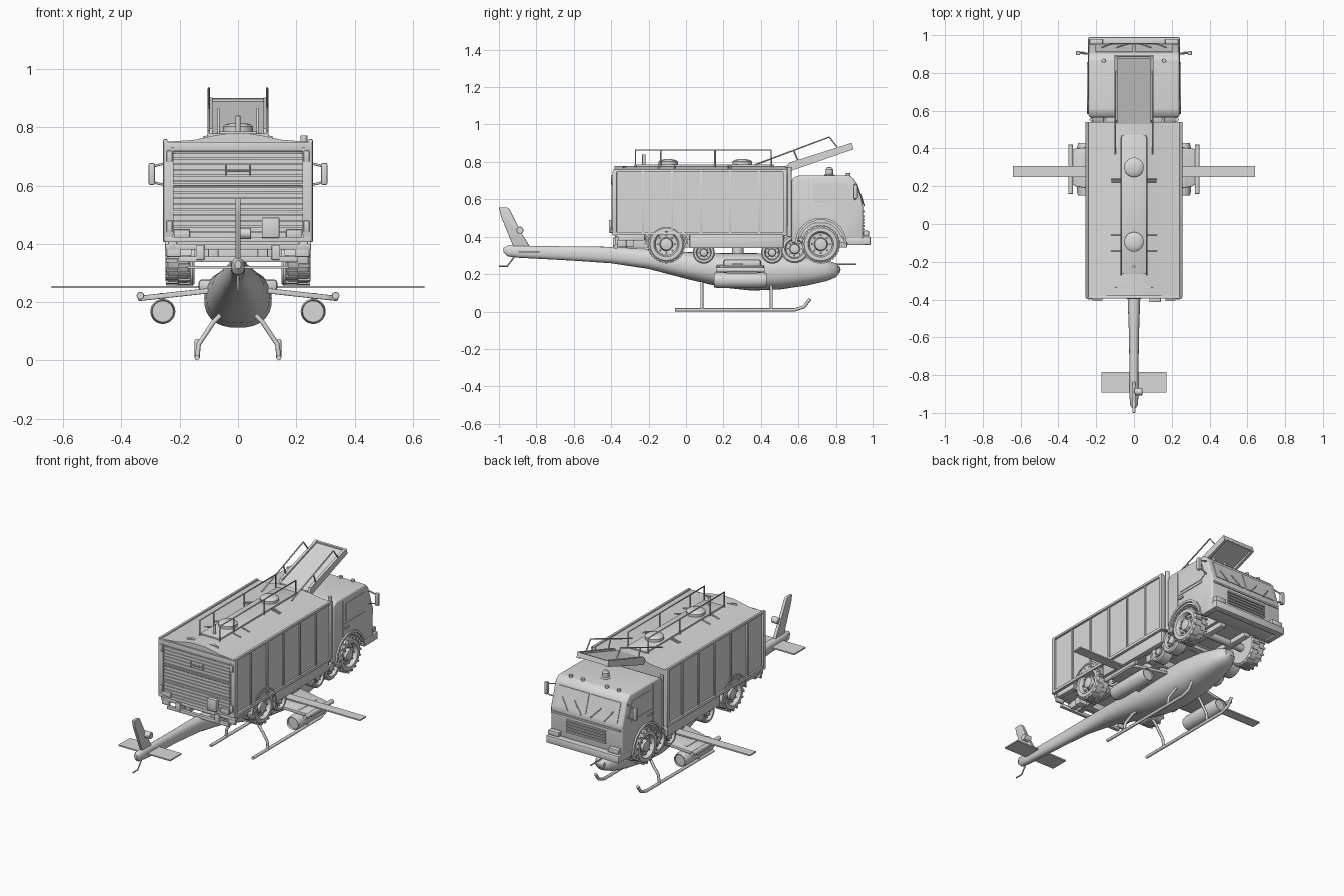
import bpy, bmesh, math
from mathutils import Matrix, Vector

if "Cube" in bpy.data.objects:
    bpy.data.objects.remove(bpy.data.objects["Cube"])

grey = bpy.data.materials.new("plain grey")
grey.diffuse_color = (0.7, 0.7, 0.7, 1)
grey.use_nodes = True
grey.node_tree.nodes["Principled BSDF"].inputs["Base Color"].default_value = grey.diffuse_color


def finish(name, bm):
    bmesh.ops.recalc_face_normals(bm, faces=bm.faces)
    me = bpy.data.meshes.new(name)
    bm.to_mesh(me)
    bm.free()
    me.materials.append(grey)
    ob = bpy.data.objects.new(name, me)
    bpy.context.collection.objects.link(ob)
    return ob


def add_box(bm, c, s, rot=Matrix()):
    m = Matrix.Translation(c) @ rot @ Matrix.Diagonal((*s, 1))
    return bmesh.ops.create_cube(bm, size=1, matrix=m)


def boxes(name, items, bevel=0):
    """Several (centre, size) boxes as one object."""
    bm = bmesh.new()
    for c, s in items:
        add_box(bm, c, s)
    if bevel:
        bmesh.ops.bevel(bm, geom=bm.edges[:], offset=bevel, segments=2, affect='EDGES', profile=0.5)
    return finish(name, bm)


def both(items):
    return [((x * sx, y, z), s) for (x, y, z), s in items for sx in (-1, 1)]


def prism(name, pts, axis, a, b, bevel=0):
    """Outline (y,z) pushed along X, (x,z) along Y, or (x,y) along Z."""
    def co(p, t):
        return {'X': (t, *p), 'Y': (p[0], t, p[1]), 'Z': (*p, t)}[axis]
    bm = bmesh.new()
    lo = [bm.verts.new(co(p, a)) for p in pts]
    hi = [bm.verts.new(co(p, b)) for p in pts]
    bm.faces.new(lo)
    bm.faces.new(hi)
    for i in range(len(pts)):
        j = (i + 1) % len(pts)
        bm.faces.new((lo[i], lo[j], hi[j], hi[i]))
    if bevel:
        bmesh.ops.bevel(bm, geom=bm.edges[:], offset=bevel, segments=3, affect='EDGES', profile=0.5)
    return finish(name, bm)


def lathe(name, prof, c, axis, seg=32, lugs=0):
    """Spin (radius, offset) points about an axis through c."""
    turn = {'X': Matrix.Rotation(math.pi / 2, 4, 'Y'), 'Y': Matrix.Rotation(-math.pi / 2, 4, 'X'), 'Z': Matrix()}[axis]
    bm = bmesh.new()
    vs = [bm.verts.new((max(r, 0.0001), 0, h)) for r, h in prof]
    es = [bm.edges.new(e) for e in zip(vs, vs[1:])]
    bmesh.ops.spin(bm, geom=vs + es, cent=(0, 0, 0), axis=(0, 0, 1), angle=2 * math.pi, steps=seg)
    bmesh.ops.remove_doubles(bm, verts=bm.verts, dist=0.0003)
    bmesh.ops.recalc_face_normals(bm, faces=bm.faces)
    rad = max(r for r, h in prof)
    for i in range(lugs):
        a = 2 * math.pi * i / lugs
        rot = Matrix.Rotation(a, 4, 'Z')
        side = 1 if i % 2 else -1
        add_box(bm, rot @ Vector((rad, 0, side * 0.021)), (0.01, 0.012, 0.04), rot)
    bm.transform(Matrix.Translation(c) @ turn)
    return finish(name, bm)


def disc(name, c, r, h, axis, seg=24):
    return lathe(name, [(0, -h / 2), (r * .9, -h / 2), (r, -h / 2 + r * .1), (r, h / 2 - r * .1), (r * .9, h / 2), (0, h / 2)], c, axis, seg)


def tube(name, paths, r):
    cu = bpy.data.curves.new(name, 'CURVE')
    cu.dimensions = '3D'
    cu.bevel_depth, cu.bevel_resolution, cu.use_fill_caps = r, 2, True
    for p in paths:
        s = cu.splines.new('POLY')
        s.points.add(len(p) - 1)
        for q, v in zip(s.points, p):
            q.co = (*v, 1)
    cu.materials.append(grey)
    ob = bpy.data.objects.new(name, cu)
    bpy.context.collection.objects.link(ob)


# ---------- helicopter ----------
# fuselage: y, bottom, top, half width
rings = [(-.975, .315, .342, .01), (-.955, .295, .352, .022), (-.9, .288, .352, .023), (-.6, .272, .348, .026),
         (-.4, .258, .346, .033), (-.2, .228, .335, .055), (0, .175, .318, .088), (.2, .128, .312, .108),
         (.35, .112, .312, .116), (.5, .118, .31, .113), (.65, .14, .295, .095), (.75, .163, .275, .07),
         (.8, .183, .258, .045), (.822, .21, .235, .012)]
bm = bmesh.new()
loops = []
for y, b, t, w in rings:
    loops.append([])
    for i in range(32):
        a = 2 * math.pi * i / 32
        ca, sa = math.cos(a), math.sin(a)
        k = 2 / 2.4
        loops[-1].append(bm.verts.new((w * math.copysign(abs(ca) ** k, ca), y,
                                       (b + t) / 2 + (t - b) / 2 * math.copysign(abs(sa) ** k, sa))))
for p, q in zip(loops, loops[1:]):
    for i in range(32):
        j = (i + 1) % 32
        bm.faces.new((p[i], p[j], q[j], q[i]))
bm.faces.new(loops[0])
bm.faces.new(loops[-1])
finish("fuselage", bm)

prism("tail_fin", [(-.92, .34), (-.83, .34), (-.885, .43), (-.945, .55), (-.955, .556), (-1, .556), (-.99, .51)], 'X', -.009, .009, .003)
boxes("tail_plane", [((0, -.838, .32), (.345, .108, .008))])
disc("tail_rotor_hub", (.022, -.888, .435), .019, .045, 'X')
tube("tail_skid", [[(0, -.92, .29), (0, -.955, .243), (0, -1, .243)]], .004)
boxes("rotor_blades", [((0, .277, .252), (1.28, .058, .008))])
disc("rotor_mast", (0, .277, .3), .03, .11, 'Z')
tube("nose_probe", [[(0, .78, .252), (0, .91, .252)]], .004)
lathe("nose_sensor", [(0, -.03), (.02, -.025), (.025, 0), (.02, .025), (0, .03)], (0, .8, .225), 'X')
for s, side in ((-1, "left"), (1, "right")):
    # stub wing, pod and landing skid
    wing = prism(side + "_stub_wing", [(.08 * s, .16), (.31 * s, .2), (.345 * s, .22), (.345 * s, .385), (.31 * s, .4), (.08 * s, .42)], 'Z', -.009, .009, .003)
    wing.matrix_world = Matrix.Translation((0, 0, .25)) @ Matrix.Rotation(.11 * s, 4, 'Y')
    disc(side + "_wing_tip_rail", (.335 * s, .29, .222), .013, .26, 'Y', 16)
    lathe(side + "_pod", [(0, -.125), (.036, -.125), (.038, -.14), (.043, -.12), (.043, .115), (.037, .14), (.033, .14), (.033, .13), (0, .13)],
          (.258 * s, .29, .168), 'Y')
    boxes(side + "_pylon", [((.258 * s, .29, .212), (.018, .16, .04))])
    tube(side + "_skid", [[(.14 * s, -.06, .009), (.14 * s, .58, .009), (.14 * s, .63, .025), (.14 * s, .662, .068)]], .009)
    tube(side + "_skid_struts", [[(.06 * s, y, .155), (.085 * s, y, .13), (.135 * s, y, .055), (.14 * s, y, .01)] for y in (.085, .455)], .008)
    boxes(side + "_engine_pod", [((.1 * s, .3, .258), (.07, .2, .04))], .012)

# ---------- truck cargo body ----------
body = [(-.245, .41), (.245, .41), (.245, .75), (.15, .757), (.08, .772), (.04, .778), (-.04, .778), (-.08, .772), (-.15, .757), (-.245, .75)]
prism("cargo_body", body, 'Y', -.382, .54)
edge = [((.25, -.38, .582), (.014, .02, .35)), ((.25, .53, .582), (.014, .022, .35)),
        ((.249, .075, .752), (.014, .93, .014)), ((.249, .075, .417), (.014, .93, .018))]
edge += [((.247, -.23 + i * .155, .582), (.01, .012, .34)) for i in range(5)]
boxes("side_frames", both(edge), .002)
boxes("side_lower_skirts", both([((.225, .27, .375), (.03, .5, .07)), ((.225, -.3, .395), (.03, .16, .03))]), .003)
# rear shutter
boxes("rear_shutter", [((0, -.384, .43 + i * .0195), (.45, .008, .0165)) for i in range(15)])
boxes("rear_frame", both([((.24, -.387, .58), (.03, .014, .34)), ((.225, -.392, .58), (.008, .012, .3))]) +
      [((0, -.388, z), (w, .012, h)) for z, w, h in ((.735, .5, .03), (.415, .5, .018), (.712, .44, .008), (.603, .45, .008), (.51, .45, .008))], .001)
boxes("rear_latches", both([((.235, -.394, z), (.02, .012, .04)) for z in (.46, .7)] + [((.193, -.397, .435), (.055, .015, .028))]) +
      [((.112, -.4, .455), (.06, .025, .07))], .003)
tube("rear_handle", [[(x, -.392, .635), (x, -.392, .67)] for x in (-.04, .04)] + [[(-.04, -.394, .652), (.04, -.394, .652)]], .003)
boxes("rear_bumper", [((0, -.375, .347), (.41, .02, .02)), ((0, -.37, .39), (.5, .02, .02))] +
      both([((.13, -.34, .37), (.03, .1, .05)), ((.22, -.37, .37), (.05, .015, .03))]), .003)

# roof walkway, hatches and handrails
boxes("roof_walkway", [((0, .103, .781), (.13, .735, .01))], .002)
for y in (.3, -.095):
    lathe("roof_hatch", [(0, -.01), (.052, -.01), (.052, .012), (.044, .019), (.025, .024), (0, .025)], (0, y, .79), 'Z')
disc("roof_vent", (0, -.225, .81), .009, .06, 'Z', 16)
prism("rear_roof_lip", [(-.105, -.338), (.105, -.338), (.06, -.315), (-.06, -.315)], 'Z', .755, .778)
rails = []
for s in (-1, 1):
    x = .067 * s
    rails.append([(x, -.27, .77), (x, -.27, .864), (x, .455, .864), (x, .455, .77)])
    rails += [[(x, y, .77), (x, y, .864)] for y in (-.135, .155)]
    rails += [[(x, y, .778), (.12 * s, y, .764)] for y in (.225, .24, -.06, -.145)]
    rails.append([(.1 * s, .37, .785), (.1 * s, .765, .933), (.1 * s, .81, .875)])
    rails.append([(.1 * s, .6, .8), (.1 * s, .575, .862)])
tube("handrails", rails, .0042)

# tilted ramp
tilt = [(.535, .765), (.548, .795), (.885, .902), (.895, .868), (.56, .752)]
for s in (-1, 1):
    prism("ramp_side", tilt, 'X', .088 * s, .104 * s)
prism("ramp_deck", [(.53, .765), (.53, .778), (.888, .892), (.892, .878)], 'X', -.09, .09)
prism("ramp_end_lip", [(.878, .87), (.876, .897), (.886, .9), (.893, .872)], 'X', -.1, .1)

# ---------- truck cab ----------
# shell with an opening for each front wheel
arch = [(.72 + .125 * math.cos(math.radians(a)), .365 + .125 * math.sin(math.radians(a))) for a in range(0, 181, 20)]
prism("cab", [(.948, .365), (.95, .56), (.905, .70), (.875, .728), (.6, .728), (.565, .71), (.565, .365)] + arch[::-1], 'X', -.24, .24, .012)
boxes("cab_underside", [((0, .75, .42), (.24, .36, .1))])


def front(z, out=.006):
    return .952 - max(0, z - .56) * .321 + out


# windshield panes, visor strip, grille and lights
for s in (-1, 1):
    prism("windshield_pane", [(front(z, o), z) for z, o in ((.575, -.01), (.575, .002), (.685, .002), (.685, -.01))], 'X', .006 * s, .205 * s)
    prism("door_window", [(.68, .58), (.855, .58), (.89, .6), (.86, .685), (.68, .685)], 'X', .235 * s, .244 * s)
    boxes("door_lines", [((.241 * s, .655, .6), (.005, .006, .22)), ((.241 * s, .76, .565), (.006, .21, .006)), ((.243 * s, .69, .54), (.01, .035, .01))])
    tube("wipers", [[(.03 * s, .955, .565), (.09 * s, front(.63), .63)], [(.12 * s, .955, .565), (.17 * s, front(.63), .63)]], .003)
    boxes("mirror", [((.296 * s, .905, .64), (.022, .022, .075))], .006)
    tube("mirror_arm", [[(.235 * s, .9, .60), (.275 * s, .91, .607), (.296 * s, .905, .615)], [(.235 * s, .9, .68), (.296 * s, .905, .665)]], .004)
    prism("front_fender", arch + [(.72 + .138 * math.cos(math.radians(a)), .365 + .138 * math.sin(math.radians(a))) for a in range(180, -1, -20)], 'X', .2 * s, .25 * s)
    boxes("headlight", [((.2 * s, .965, .418), (.07, .03, .028))], .004)
boxes("grille", [((0, .95, .44 + i * .017), (.26, .016, .009)) for i in range(5)] + [((0, .95, .535), (.46, .012, .01))])
boxes("front_bumper", [((0, .968, .378), (.485, .042, .045))] + both([((.225, .91, .375), (.035, .1, .04))]), .006)
boxes("front_steps", both([((.215, .58, .46), (.04, .03, .17))]), .004)
lathe("beacon", [(0, -.02), (.028, -.02), (.028, -.005), (.02, 0), (.02, .025), (.012, .036), (0, .038)], (0, .765, .735), 'Z')
for x in (-.16, -.08, .08, .16):
    disc("roof_marker", (x, .865, .732), .011, .016, 'Z', 12)
tube("exhaust_pipe", [[(.226, .553, .4), (.226, .553, .772)]], .012)
tube("intake_pipe", [[(-.226, .553, .4), (-.226, .553, .72)]], .01)

# ---------- chassis and wheels ----------
boxes("chassis", both([((.085, .25, .375), (.035, 1.22, .065))]) + [((0, y, .37), (.3, .04, .05)) for y in (-.3, .1, .3, .56)], .003)
boxes("body_floor", [((0, .08, .4), (.42, .9, .03))])
for y in (-.105, .72):
    tube("axle", [[(-.2, y, .36), (.2, y, .36)]], .022)


def wheel(name, s, y, z, r, w, outer, lugs):
    h = w / 2
    p = [(r * .5, -h), (r * .85, -h), (r * .95, -h * .8), (r * .95, h * .8), (r * .85, h), (r * .66, h),
         (r * .62, h * .9), (r * .58, h * .45), (r * .35, h * .4), (r * .3, h * .85), (r * .12, h * .95), (0, h * .95), (0, -h), (r * .5, -h)]
    lathe(name, [(a, b * s) for a, b in p], (s * (outer - h), y, z), 'X', 32, lugs)
    for i in range(8):
        a = math.pi * i / 4
        disc(name + "_bolt", (s * (outer - h * .5), y + r * .46 * math.cos(a), z + r * .46 * math.sin(a)), r * .05, .02, 'X', 8)


for s in (-1, 1):
    wheel("rear_wheel", s, -.105, .36, .102, .085, .248, 36)
    wheel("front_wheel", s, .72, .36, .104, .085, .248, 36)
    wheel("middle_wheel", s, .58, .335, .08, .07, .225, 0)
    for y in (.095, .46):
        wheel("small_wheel", s, y, .315, .062, .07, .22, 0)
    prism("rear_fender", [(-.105 + r * math.cos(math.radians(a)), .36 + r * math.sin(math.radians(a)))
                          for r, span in ((.108, range(0, 181, 20)), (.117, range(180, -1, -20))) for a in span], 'X', .16 * s, .25 * s)

# smooth shading with crisp edges
for ob in bpy.context.scene.objects:
    ob.select_set(ob.type == 'MESH')
    if ob.type == 'MESH':
        bpy.context.view_layer.objects.active = ob
bpy.ops.object.shade_smooth_by_angle(angle=math.radians(35))
